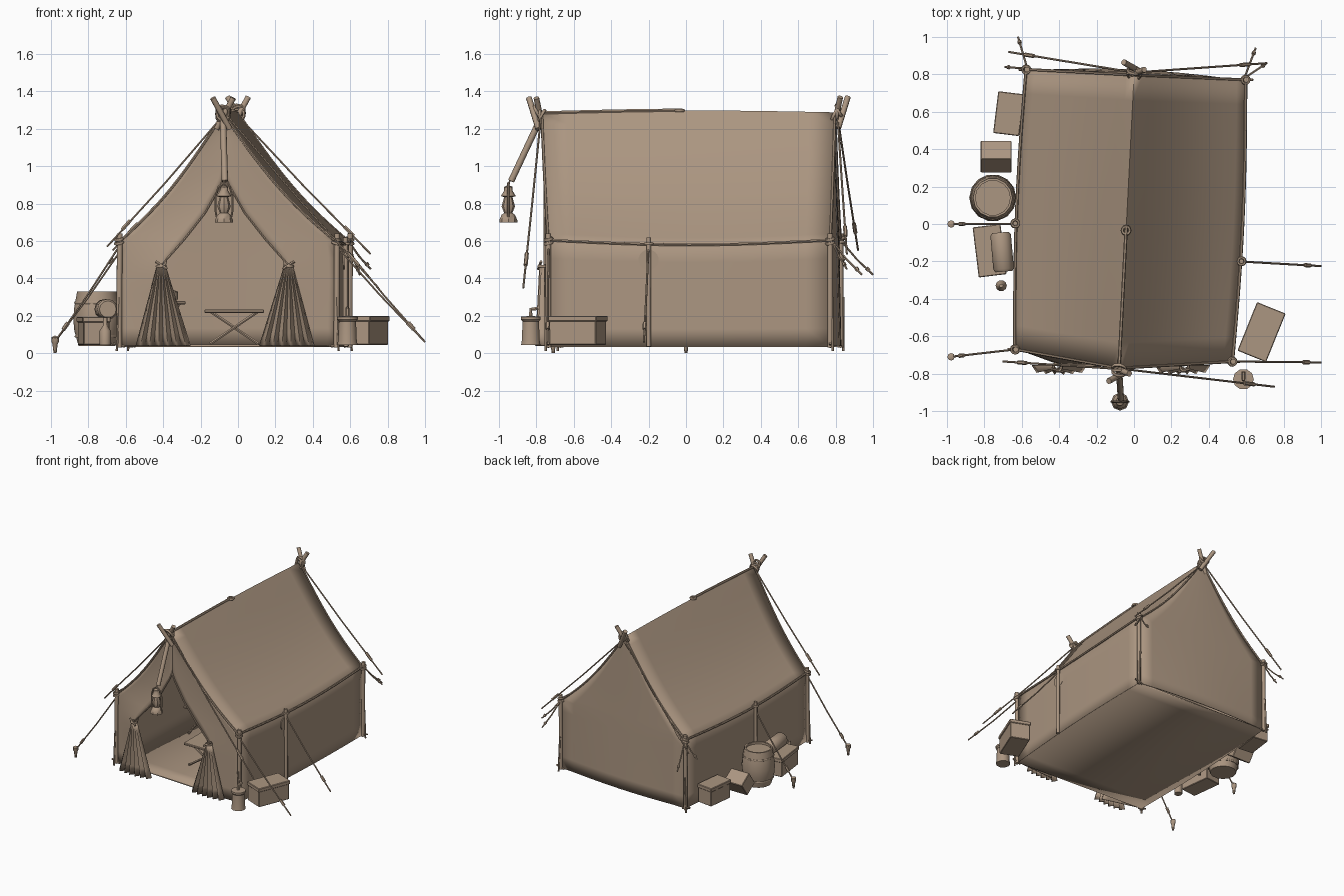
import bpy, bmesh, math
from mathutils import Vector, Matrix

if "Cube" in bpy.data.objects:
    bpy.data.objects.remove(bpy.data.objects["Cube"])

canvas = bpy.data.materials.new("canvas_tan")
canvas.diffuse_color = (0.41, 0.305, 0.22, 1)
canvas.use_nodes = True
canvas.node_tree.nodes["Principled BSDF"].inputs["Base Color"].default_value = canvas.diffuse_color


def finish(ob, angle=40):
    ob.data.materials.clear()
    ob.data.materials.append(canvas)
    bpy.ops.object.select_all(action='DESELECT')
    ob.select_set(True)
    bpy.context.view_layer.objects.active = ob
    bpy.ops.object.shade_smooth_by_angle(angle=math.radians(angle))
    return ob


def from_bm(name, bm):
    me = bpy.data.meshes.new(name)
    bm.to_mesh(me)
    bm.free()
    ob = bpy.data.objects.new(name, me)
    bpy.context.collection.objects.link(ob)
    return ob


def sheet(name, rows, thick=0.006):
    # cloth panel from a grid of points
    bm = bmesh.new()
    vs = [[bm.verts.new(p) for p in r] for r in rows]
    for a, b in zip(vs, vs[1:]):
        for i in range(len(a) - 1):
            bm.faces.new((a[i], a[i + 1], b[i + 1], b[i]))
    ob = from_bm(name, bm)
    m = ob.modifiers.new("thickness", 'SOLIDIFY')
    m.thickness, m.offset = thick, 0
    return finish(ob, 60)


def tube(name, pts, r=0.006, res=1):
    # rope or pole along a path
    cu = bpy.data.curves.new(name, 'CURVE')
    cu.dimensions = '3D'
    cu.bevel_depth, cu.bevel_resolution, cu.use_fill_caps = r, res, True
    sp = cu.splines.new('POLY')
    sp.points.add(len(pts) - 1)
    for q, p in zip(sp.points, pts):
        q.co = (*p, 1)
    ob = bpy.data.objects.new(name, cu)
    bpy.context.collection.objects.link(ob)
    bpy.ops.object.select_all(action='DESELECT')
    ob.select_set(True)
    bpy.context.view_layer.objects.active = ob
    bpy.ops.object.convert(target='MESH')
    return finish(bpy.context.view_layer.objects.active, 50)


def lathe(name, prof, loc, seg=12, rot=(0, 0, 0)):
    bm = bmesh.new()
    vs = [bm.verts.new((r, 0, z)) for r, z in prof]
    es = [bm.edges.new(e) for e in zip(vs, vs[1:])]
    bmesh.ops.spin(bm, geom=vs + es, cent=(0, 0, 0), axis=(0, 0, 1), angle=2 * math.pi, steps=seg)
    bmesh.ops.remove_doubles(bm, verts=bm.verts, dist=0.0005)
    bmesh.ops.recalc_face_normals(bm, faces=bm.faces)
    ob = from_bm(name, bm)
    ob.location, ob.rotation_euler = loc, rot
    return finish(ob)


def box(name, size, loc, rot=(0, 0, 0)):
    bm = bmesh.new()
    bmesh.ops.create_cube(bm, size=1, matrix=Matrix.Diagonal((*size, 1)))
    bmesh.ops.bevel(bm, geom=bm.edges[:], offset=0.004, segments=1, affect='EDGES')
    ob = from_bm(name, bm)
    ob.location, ob.rotation_euler = loc, rot
    return finish(ob, 20)


def ring(name, c, r, t, rot=(0, 0, 0)):
    bpy.ops.mesh.primitive_torus_add(location=c, rotation=rot, major_radius=r, minor_radius=t,
                                     major_segments=12, minor_segments=6)
    ob = bpy.context.object
    ob.name = name
    return finish(ob, 60)


# tent shape: v 0..1 climbs the wall, 1..2 climbs the roof, t runs front to back
CORNER = {-1: (Vector((-0.63, -0.665, 0)), Vector((-0.57, 0.82, 0))),
          1: (Vector((0.52, -0.73, 0)), Vector((0.59, 0.765, 0)))}


def ridge(t):
    p = Vector((-0.08, -0.765, 1.28)).lerp(Vector((0, 0.79, 1.285)), t)
    p.z += 0.012 * math.sin(math.pi * t)
    return p


def skin(side, t, v):
    e = CORNER[side][0].lerp(CORNER[side][1], t)
    e.x += side * 0.02 * math.sin(math.pi * t)
    e.z = 0.6 - 0.025 * math.sin(math.pi * t)
    if v <= 1:
        e.z = 0.04 + (e.z - 0.04) * v
        return e
    p = e.lerp(ridge(t), v - 1)
    p.z -= 0.055 * math.sin(math.pi * (v - 1))
    return p


VS = [i / 6 for i in range(6)] + [1 + i / 14 for i in range(15)]
T = [i / 12 for i in range(13)]
OPEN = [(0.0, 0.24), (0.47, 0.34), (0.61, 0.215), (0.75, 0.105), (0.9, 0.02), (0.95, 0.0), (2, 0.0)]


def opening(z):
    for (a, wa), (b, wb) in zip(OPEN, OPEN[1:]):
        if z <= b:
            return wa + (wb - wa) * (z - a) / (b - a)


# canvas roof, walls and floor
sheet("side_walls_and_roof", [[skin(-1, t, v) for v in VS] + [skin(1, t, v) for v in VS[-2::-1]] for t in T])
rows = []
for v in VS:
    a, b = skin(-1, 1, v), skin(1, 1, v)
    rows.append([a.lerp(b, i / 10) + Vector((0, 0.015 * math.sin(math.pi * i / 10) * (2 - v), 0)) for i in range(11)])
sheet("back_wall", rows)
sheet("floor", [[skin(-1, t, 0), skin(1, t, 0)] for t in T], 0.012)

for s in (-1, 1):
    side = "left" if s < 0 else "right"
    # front panel cut back to the door opening
    rows = []
    for v in VS:
        o = skin(s, 0, v)
        i = Vector((-0.07 + s * opening(o.z), -0.75, o.z))
        if v == 2:
            i = o + Vector((-s * 0.002, 0, 0))
        rows.append([o.lerp(i, k / 8) for k in range(9)])
    sheet(side + "_front_panel", rows)
    # gathered door flap, pleated
    rows = []
    for k in range(7):
        f = k / 6
        rows.append([(-0.07 + s * (0.34 - 0.01 * f) + (j / 12 - 0.5) * (0.04 + 0.25 * f),
                      -0.755 - (0.012 + 0.022 * f) * (j % 2) - 0.015 * math.sin(math.pi * j / 12),
                      0.47 - 0.43 * f) for j in range(13)])
    sheet(side + "_door_flap", rows)
    ring(side + "_flap_tie", (-0.07 + s * 0.34, -0.765, 0.465), 0.022, 0.008)
    tube(side + "_flap_tie_end", [(-0.07 + s * 0.37, -0.775, 0.49), (-0.07 + s * 0.31, -0.79, 0.45)], 0.008)
    tube(side + "_door_hem", [(-0.07 + s * w, -0.755, z) for z, w in OPEN[1:6]], 0.006)
    # eave rope, gable ropes, poles
    tube(side + "_eave_rope", [skin(s, t, 1) + Vector((s * 0.008, 0, 0.005)) for t in T], 0.008)
    for t, nm, d in ((0, "front", -1), (1, "back", 1)):
        tube(f"{side}_{nm}_gable_rope", [skin(s, t, v) + Vector((0, d * 0.006, 0)) for v in VS[6:]], 0.008)
        c = skin(s, t, 1)
        x, y = c.x + s * 0.006, c.y + d * 0.006
        tube(f"{side}_{nm}_corner_pole", [(x, y, 0.03), (x + 0.004, y, 0.64)], 0.015, 2)
        tube(f"{side}_{nm}_corner_stake", [(x + s * 0.012, y + d * 0.014, 0.012), (x, y + d * 0.014, 0.3)], 0.007)
        for dz in (0, 0.02):
            ring(f"{side}_{nm}_lashing", (x, y, 0.59 + dz), 0.02, 0.008, (0.2, s * 0.2, 0))
        tube(f"{side}_{nm}_peg", [(x + s * 0.04, y, 0.055), (x - s * 0.03, y, 0.035)], 0.007)
    tm = 0.355 if s > 0 else 0.45
    c = skin(s, tm, 1)
    tube(side + "_middle_pole", [(c.x + s * 0.014, c.y, 0.035), (c.x + s * 0.012, c.y, 0.62)], 0.013, 2)
    ring(side + "_middle_lashing", (c.x + s * 0.012, c.y, 0.585), 0.019, 0.008)

# crossed ridge sticks with lashings
for t, nm, d in ((0, "front", -1), (1, "back", 1)):
    c = ridge(t)
    for s in (-1, 1):
        tube(f"{nm}_ridge_stick", [c + Vector((-s * 0.035, d * (0.012 - s * 0.012), -0.08)),
                                   c + Vector((s * 0.055, d * (0.055 - s * 0.02), 0.085))], 0.016, 2)
    for k in range(3):
        ring(nm + "_ridge_lashing", c + Vector((0, d * (0.005 + 0.012 * k), -0.012 + 0.012 * k)),
             0.034, 0.009, (math.pi / 2 - 0.5 + 0.5 * k, 0.3 * k - 0.3, 0))
tube("ridge_rope", [ridge(t) + Vector((0, 0, 0.006)) for t in (0, 0.12, 0.25, 0.36, 0.48)], 0.009)
ring("ridge_knot", ridge(0.47) + Vector((0, 0, 0.004)), 0.02, 0.009)

# guy ropes with toggles
GUYS = [((-0.08, -0.775, 1.27), (-0.70, -0.735, 0.57)), ((-0.06, -0.775, 1.27), (0.75, -0.87, 0.35)),
        ((0, 0.81, 1.27), (0.71, 0.86, 0.53)), ((0, 0.81, 1.27), (-0.67, 0.92, 0.55)),
        ((-0.57, 0.83, 0.6), (-0.62, 1.0, 0.42)), ((-0.57, 0.83, 0.6), (-0.69, 0.84, 0.48)),
        ((0.59, 0.78, 0.6), (0.65, 0.94, 0.42)), ((0.59, 0.78, 0.6), (0.71, 0.86, 0.45)),
        ((0.52, -0.735, 0.58), (1.0, -0.74, 0.06)), ((0.56, -0.2, 0.58), (1.0, -0.225, 0.06)),
        ((-0.63, -0.67, 0.58), (-0.98, -0.71, 0.06)), ((-0.62, 0.0, 0.56), (-0.98, 0.0, 0.06))]
for n, (a, b) in enumerate(GUYS):
    a, b = Vector(a), Vector(b)
    mid = a.lerp(b, 0.5) - Vector((0, 0, 0.01))
    tube("guy_rope", [a, mid, b], 0.0055)
    tube("rope_toggle", [a.lerp(b, 0.8), a.lerp(b, 0.87)], 0.011)
    if n > 9:
        lathe("ground_stake", [(0, 0), (0.008, 0), (0.014, 0.05), (0.02, 0.06), (0.02, 0.085), (0, 0.095)],
              (-0.978, b.y, 0), 8)

# lantern on a leaning stick
tube("lantern_stick", [(-0.08, -0.775, 1.26), (-0.075, -0.86, 1.08), (-0.07, -0.935, 0.92)], 0.017, 2)
L = (-0.075, -0.95, 0.7)
lathe("lantern_body", [(0, 0), (0.048, 0), (0.048, 0.012), (0.036, 0.04), (0.022, 0.05), (0.036, 0.085),
                       (0.022, 0.135), (0.04, 0.14), (0.022, 0.17), (0.022, 0.19), (0, 0.2)], L, 8)
for s in (-1, 1):
    tube("lantern_frame", [(L[0] + s * x, L[1], L[2] + z) for x, z in
                           ((0.04, 0.03), (0.045, 0.06), (0.045, 0.14), (0.03, 0.19), (0, 0.21))], 0.006)
tube("lantern_hook", [(L[0], L[1], 0.89), (L[0], L[1] + 0.012, 0.94)], 0.005)

# cot and stool inside, each on crossed legs
for nm, x0, x1, y0, y1, z in (("cot", -0.18, 0.14, -0.45, 0.4, 0.225), ("stool", -0.5, -0.28, 0.0, 0.25, 0.27)):
    box(nm + "_top", (x1 - x0, y1 - y0, 0.018), ((x0 + x1) / 2, (y0 + y1) / 2, z))
    for y in (y0 + 0.03, y1 - 0.03):
        tube(nm + "_leg", [(x0 + 0.03, y, 0.05), (x1 - 0.03, y, z)], 0.009)
        tube(nm + "_leg", [(x1 - 0.03, y + 0.02, 0.05), (x0 + 0.03, y + 0.02, z)], 0.009)
lathe("stool_bundle", [(0, 0), (0.05, 0.01), (0.05, 0.05), (0, 0.07)], (-0.37, 0.12, 0.278))


# crates, each a body with a lid
def crate(name, w, d, h, x, y, a):
    box(name + "_body", (w - 0.012, d - 0.012, h - 0.02), (x, y, 0.045 + (h - 0.02) / 2), (0, 0, a))
    box(name + "_lid", (w, d, 0.03), (x, y, 0.045 + h - 0.015), (0, 0, a))


crate("right_crate", 0.165, 0.28, 0.155, 0.682, -0.578, math.radians(-22))
crate("back_crate", 0.14, 0.225, 0.15, -0.67, 0.59, math.radians(-7))
crate("roll_crate", 0.15, 0.27, 0.15, -0.772, -0.143, math.radians(7))
box("tilted_crate", (0.165, 0.12, 0.13), (-0.737, 0.36, 0.125), (math.radians(-35), 0, 0))
lathe("bed_roll", [(0, -0.105), (0.045, -0.105), (0.055, -0.09), (0.055, 0.09), (0.045, 0.105), (0, 0.105)],
      (-0.705, -0.15, 0.235), 12, (math.pi / 2, 0, math.radians(5)))

# barrel, bottle, can and round patch
lathe("barrel", [(0, 0.04), (0.098, 0.04), (0.12, 0.12), (0.126, 0.185), (0.12, 0.25), (0.105, 0.33),
                 (0.093, 0.33), (0.093, 0.312), (0, 0.312)], (-0.755, 0.14, 0), 14)
for z, r in ((0.09, 0.112), (0.27, 0.115)):
    ring("barrel_hoop", (-0.755, 0.14, z), r, 0.007)
lathe("bottle", [(0, 0.045), (0.03, 0.045), (0.03, 0.12), (0.011, 0.15), (0.011, 0.19), (0, 0.19)], (-0.71, -0.33, 0), 10)
lathe("milk_can", [(0, 0.045), (0.054, 0.045), (0.05, 0.07), (0.046, 0.17), (0.056, 0.18), (0.056, 0.195), (0, 0.2)],
      (0.585, -0.83, 0), 10)
tube("can_handle", [(0.585, -0.83, 0.19), (0.585, -0.83, 0.235), (0.585, -0.79, 0.24)], 0.011)
lathe("round_patch", [(0, 0), (0.054, 0), (0.054, 0.009), (0, 0.009)], (0.56, -0.2, 0.5), 18, (0, math.pi / 2, 0))
